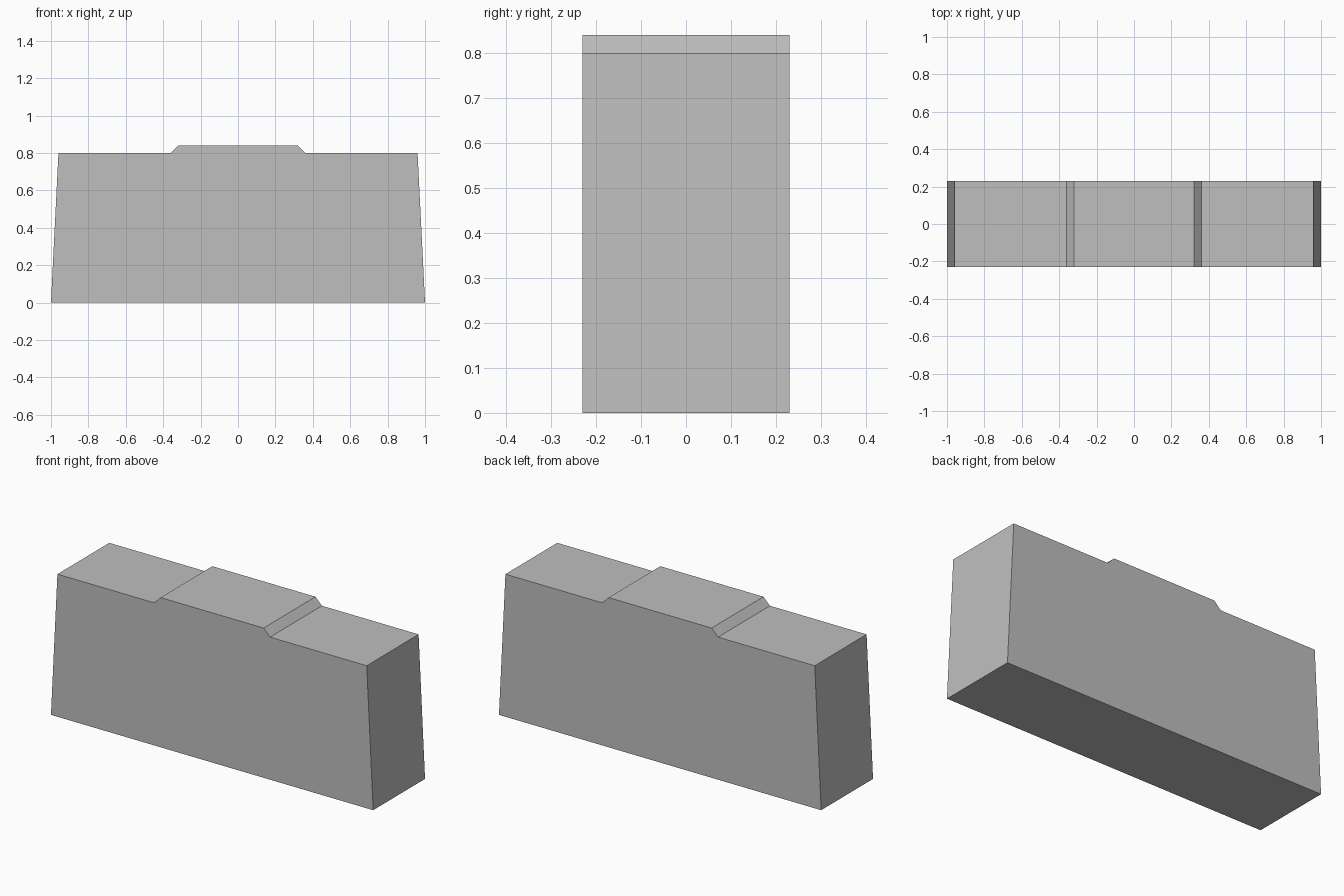
import bpy
import bmesh
from mathutils import Vector

cube = bpy.data.objects.get("Cube")
if cube:
    bpy.data.objects.remove(cube, do_unlink=True)

HALF_DEPTH = 0.23

# Plain grey material
grey = bpy.data.materials.new("plain_grey")
grey.use_nodes = True
colour = (0.52, 0.52, 0.52, 1)
grey.diffuse_color = colour
grey.node_tree.nodes["Principled BSDF"].inputs["Base Color"].default_value = colour

# Half outline: tapered side, shoulder, raised centre; mirrored to the other side
half = [(1, 0), (0.96, 0.8), (0.36, 0.8), (0.32, 0.84)]
outline = half + [(-x, z) for x, z in reversed(half)]

# Extrude the outline from front to back
bm = bmesh.new()
front = bm.faces.new([bm.verts.new((x, -HALF_DEPTH, z)) for x, z in outline])
result = bmesh.ops.extrude_face_region(bm, geom=[front], use_keep_orig=True)
back_verts = [v for v in result["geom"] if isinstance(v, bmesh.types.BMVert)]
bmesh.ops.translate(bm, verts=back_verts, vec=Vector((0, 2 * HALF_DEPTH, 0)))
bmesh.ops.recalc_face_normals(bm, faces=bm.faces)

mesh = bpy.data.meshes.new("tapered_block")
bm.to_mesh(mesh)
bm.free()
mesh.materials.append(grey)
block = bpy.data.objects.new("tapered_block", mesh)
bpy.context.collection.objects.link(block)
